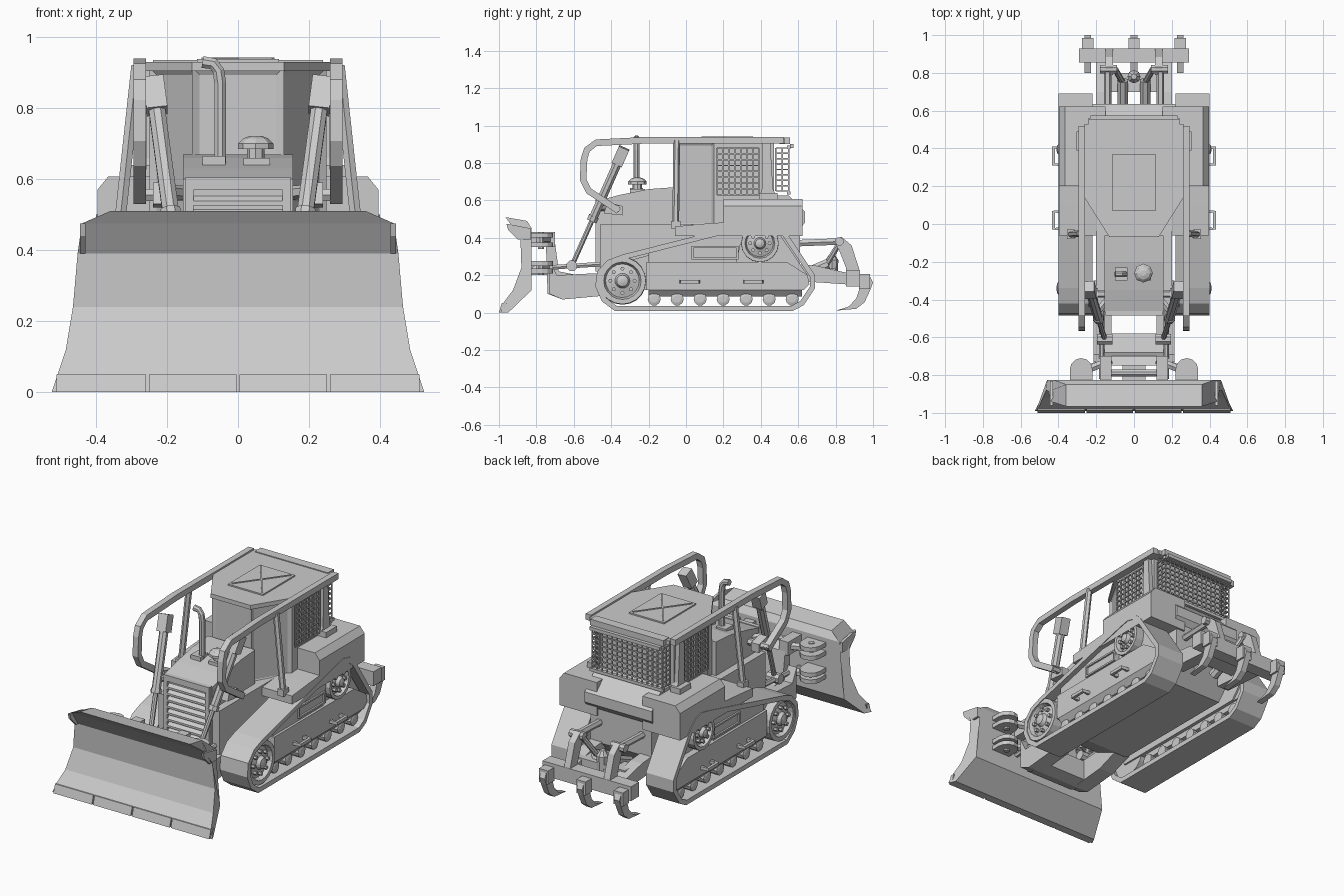
import bpy, bmesh, math
from mathutils import Vector as V

if "Cube" in bpy.data.objects:
    bpy.data.objects.remove(bpy.data.objects["Cube"])

# ---------- helpers: each shape returns (verts, faces) ----------
def prism(pts, axis, a, b):
    put = {'x': lambda p, t: (t, p[0], p[1]), 'y': lambda p, t: (p[0], t, p[1]),
           'z': lambda p, t: (p[0], p[1], t)}[axis]
    n = len(pts)
    faces = [tuple(range(n)), tuple(range(n, 2 * n))]
    faces += [(i, (i + 1) % n, n + (i + 1) % n, n + i) for i in range(n)]
    return [put(p, a) for p in pts] + [put(p, b) for p in pts], faces

def box(x0, x1, y0, y1, z0, z1):
    return prism([(y0, z0), (y1, z0), (y1, z1), (y0, z1)], 'x', x0, x1)

def sweep(path, r, n=8):
    P = [V(p) for p in path]
    T = [(P[min(i + 1, len(P) - 1)] - P[max(i - 1, 0)]).normalized() for i in range(len(P))]
    ref = min((V((1, 0, 0)), V((0, 1, 0)), V((0, 0, 1))), key=lambda a: max(abs(a.dot(t)) for t in T))
    vs, fs = [], []
    for p, t in zip(P, T):
        u = t.cross(ref).normalized()
        w = t.cross(u)
        for k in range(n):
            a = 2 * math.pi * (k + .5) / n
            vs.append(p + r * (u * math.cos(a) + w * math.sin(a)))
    for i in range(len(P) - 1):
        fs += [(i * n + k, i * n + (k + 1) % n, i * n + n + (k + 1) % n, i * n + n + k) for k in range(n)]
    return vs, fs + [tuple(range(n)), tuple(range(len(vs) - n, len(vs)))]

def lathe(prof, c, axis, n=16):
    vs, fs = [], []
    for r, h in prof:
        for k in range(n):
            a = 2 * math.pi * k / n
            p, q = r * math.cos(a), r * math.sin(a)
            vs.append((h, c[0] + p, c[1] + q) if axis == 'x' else (c[0] + p, c[1] + q, h))
    for i in range(len(prof) - 1):
        fs += [(i * n + k, i * n + (k + 1) % n, i * n + n + (k + 1) % n, i * n + n + k) for k in range(n)]
    return vs, fs + [tuple(range(n)), tuple(range(len(vs) - n, len(vs)))]

def lattice(o, u, v, nu, nv, r):
    o, u, v = V(o), V(u), V(v)
    return ([sweep([o + u * i / nu, o + u * i / nu + v], r, 4) for i in range(nu + 1)] +
            [sweep([o + v * j / nv, o + v * j / nv + u], r, 4) for j in range(nv + 1)])

def obj(name, parts, mirror=False, edit=None):
    bm = bmesh.new()
    for vs, fs in parts:
        bv = [bm.verts.new(v) for v in vs]
        for f in fs:
            bm.faces.new([bv[i] for i in f])
    bmesh.ops.recalc_face_normals(bm, faces=bm.faces)
    if edit:
        edit(bm)
    me = bpy.data.meshes.new(name)
    bm.to_mesh(me)
    bm.free()
    ob = bpy.data.objects.new(name, me)
    bpy.context.collection.objects.link(ob)
    if mirror:
        ob.modifiers.new("mirror", 'MIRROR').use_mirror_merge = False
    return ob

def inset(pts, d):
    out, n = [], len(pts)
    for i in range(n):
        p, a, b = V(pts[i]), V(pts[i - 1]), V(pts[(i + 1) % n])
        e, f = (p - a).normalized(), (b - p).normalized()
        n1, n2 = V((-e.y, e.x)), V((-f.y, f.x))
        out.append(tuple(p + (n1 + n2) * d / (1 + n1.dot(n2))))
    return out

# ---------- tracks (mirrored) ----------
outer = [(-.38, .008), (.57, .008), (.63, .04), (.69, .13), (.69, .20), (.53, .44), (.48, .485), (.42, .50),
         (.35, .485), (-.34, .31), (-.42, .28), (-.475, .22), (-.485, .14), (-.45, .06)]
inner = inset(outer, .028)
n = len(outer)
vs = [(x, *p) for x in (.22, .40) for p in outer + inner]
fs = []
for i in range(n):
    j = (i + 1) % n
    a, b, c, d = i, j, n + j, n + i
    fs += [(a, b, c, d), tuple(k + 2 * n for k in (a, b, c, d)),
           (a, b, b + 2 * n, a + 2 * n), (d, c, c + 2 * n, d + 2 * n)]
obj("track_belt", [(vs, fs)], True)
obj("track_core", [prism([(-.36, .12), (.58, .12), (.65, .2), (.48, .45), (.42, .47), (-.3, .28), (-.40, .24)],
                         'x', .23, .345)], True)
obj("track_frame", [prism([(-.21, .12), (-.21, .27), (.54, .27), (.65, .20), (.66, .15), (.63, .12)],
                          'x', .24, .385),
                    prism([(.25, .085), (.355, .085), (.385, .12), (.25, .12)], 'y', -.20, .62)], True)
obj("track_cover", [prism([(-.2, .265), (.27, .265), (.29, .36), (.33, .45), (-.2, .32)], 'x', .24, .37)], True)
obj("cover_slot", [box(.36, .38, .03, .28, z, z + .01) for z in (.285, .345)] +
    [box(.36, .38, y, y + .01, .285, .355) for y in (.03, .27)], True)
obj("track_rollers", [lathe([(.02, .37), (.035, .365), (.035, .24)], (-.17 + .123 * i, .072), 'x', 10)
                      for i in range(7)], True)
idler = [(.01, .41), (.03, .405), (.04, .385), (.09, .37), (.10, .395), (.125, .395), (.128, .24)]
obj("front_idler", [lathe(idler, (-.34, .17), 'x', 20)], True)
obj("drive_sprocket", [lathe([(r * .8, x) for r, x in idler], (.395, .37), 'x', 16)], True)
bolts = []
for cy, cz, r in ((-.34, .17, .065), (.395, .37, .052)):
    for k in range(8):
        a = k * math.pi / 4
        y, z = cy + r * math.cos(a), cz + r * math.sin(a)
        bolts.append(sweep([(.36, y, z), (.395, y, z)], .011, 6))
obj("wheel_bolts", bolts, True)
obj("track_steps", [sweep([(.38, y - .045, .165), (.427, y - .045, .165), (.427, y + .045, .165),
                           (.38, y + .045, .165)], .013, 4) for y in (.02, .36)], True)

# ---------- hull, hood, fenders ----------
obj("chassis", [prism([(-.46, .20), (-.3, .13), (.5, .13), (.61, .25), (.61, .47), (-.46, .47)], 'x', -.2, .2)])
obj("hood", [prism([(-.465, .22), (-.06, .22), (-.06, .67), (-.2, .66), (-.35, .63), (-.465, .60)], 'x', -.155, .155)])
obj("grille_frame", [box(-.15, -.125, -.485, -.46, .22, .60), box(.125, .15, -.485, -.46, .22, .60),
                     box(-.15, .15, -.485, -.46, .57, .605), box(-.15, .15, -.485, -.46, .22, .25)])
obj("grille_slats", [prism([(-.485, z), (-.46, z + .018), (-.46, z + .03), (-.485, z + .012)], 'x', -.125, .125)
                     for z in [.26 + .038 * i for i in range(8)]])
step = [(-.06, .41), (.45, .41), (.45, .50), (.1, .475), (-.06, .46)]
obj("fender", [prism(step, 'x', .15, .396),
               prism([(.15, .41), (.396, .41), (.396, .57), (.365, .608), (.15, .608)], 'y', .2, .622)], True)
obj("rear_tank", [prism([(.4, .41), (.58, .41), (.635, .48), (.635, .54), (.55, .625), (.4, .63)], 'x', -.22, .22)])

# ---------- cab ----------
def windows(bm):
    fr = [f for f in bm.faces if f.normal.y < -.3]
    bmesh.ops.inset_individual(bm, faces=fr, thickness=.03, depth=-.012)
plan = [(-.13, -.06), (.13, -.06), (.25, .15), (.25, .47), (-.25, .47), (-.25, .15)]
obj("cab", [prism(plan, 'z', .455, .915)], edit=windows)
obj("roof", [prism([(-.13, -.07), (.13, -.07), (.262, .14), (.262, .53), (-.262, .53), (-.262, .14)], 'z', .905, .93),
             box(-.24, .24, .50, .555, .90, .935), box(-.23, .23, .555, .575, .88, .90)])
obj("roof_hatch", [box(-.115, .115, .07, .37, .925, .938), sweep([(-.1, .085, .938), (.1, .355, .938)], .006, 4),
                   sweep([(.1, .085, .938), (-.1, .355, .938)], .006, 4)])
obj("side_guard", lattice((.262, .165, .63), (0, .225, 0), (0, 0, .25), 7, 8, .005), True)
obj("rear_guard", lattice((-.23, .55, .64), (.46, 0, 0), (0, 0, .24), 14, 8, .005) + [
    box(-.24, .24, .54, .56, z, z + .018) for z in (.63, .875)])
obj("rear_guard_side", lattice((.23, .48, .65), (0, .07, 0), (0, 0, .23), 2, 8, .005), True)
obj("rear_pillar", [prism([(.39, .61), (.49, .61), (.465, .66), (.45, .92), (.41, .92), (.405, .66)],
                          'x', .24, .275), box(.24, .305, .39, .49, .60, .64)], True)

# ---------- protective bars ----------
obj("guard_bar", [sweep([(.277, y, z) for y, z in ((.52, .922), (-.2, .922), (-.48, .908), (-.53, .87), (-.545, .82),
                                                 (-.55, .71), (-.52, .65), (-.36, .545))], .025, 4)], True)
obj("bar_strut", [sweep([(.285, -.05, .92), (.335, -.055, .46)], .018, 6),
                  box(.315, .355, -.08, -.03, .45, .49)], True)
obj("bar_bracket", [sweep([(.14, -.37, .555), (.29, -.37, .555)], .02, 6),
                    prism([(-.44, .53), (-.34, .52), (-.34, .57), (-.42, .59)], 'x', .19, .24)], True)

# ---------- exhaust and air cleaner ----------
obj("exhaust", [sweep([(-.05, -.265, z) for z in (.62, .87)] + [(-.055, -.265, .905), (-.07, -.265, .925),
                                                              (-.1, -.265, .93)], .018, 8),
                box(-.1, -.035, -.3, -.23, .63, .665)])
obj("air_cleaner", [lathe([(.025, .62), (.025, .685), (.05, .685), (.05, .70), (.035, .715), (.015, .722)],
                          (.05, -.26), 'z', 8), box(.015, .09, -.3, -.22, .62, .66)])

# ---------- lift cylinders ----------
top, low = V((.24, -.33, .88)), V((.155, -.61, .25))
at = lambda t: top.lerp(low, t)
obj("lift_cylinder", [sweep([at(0), at(.14)], .042, 4), sweep([at(.12), at(.6)], .025, 8),
                      sweep([at(.58), at(.62)], .03, 8), sweep([at(.6), at(1)], .014, 8),
                      sweep([low - V((.04, 0, 0)), low + V((.04, 0, 0))], .03, 8),
                      sweep([at(.5), (.14, -.40, .56)], .02, 6)], True)

# ---------- push frame ----------
obj("push_frame", [prism([(-.73, .10), (-.66, .07), (-.44, .09), (-.3, .14), (-.3, .22), (-.48, .21), (-.69, .20),
                          (-.73, .28)], 'x', .12, .215)], True)
obj("push_crossbeam", [prism([(-.74, .10), (-.66, .07), (-.58, .08), (-.58, .20), (-.68, .22), (-.70, .37),
                              (-.75, .40)], 'x', -.16, .16)])
arc = [(.28 + .06 * math.cos(a), -.77 + .06 * math.sin(a)) for a in [math.pi * k / 6 for k in range(7)]]
obj("blade_pivots", [prism(arc + [(.22, -.84), (.34, -.84)], 'z', z, z + .025) for z in (.21, .25, .35, .40)] +
    [sweep([(.28, -.775, .20), (.28, -.775, .27)], .017, 8), sweep([(.28, -.775, .34), (.28, -.775, .43)], .017, 8),
     sweep([(.12, -.71, .24), (.28, -.785, .24)], .022, 6),
     sweep([(.12, -.72, .39), (.28, -.785, .39)], .022, 6), box(.12, .18, -.83, -.70, .35, .43)], True)
obj("pivot_rod", [sweep([(-.17, -.79, .39), (.17, -.79, .39)], .02, 8), box(-.06, .06, -.84, -.74, .2, .27)])
obj("tilt_rod", [sweep([(.17, -.82, .235), (.17, -.44, .26)], .014, 6)], True)

# ---------- blade ----------
rows = [(-.99, 0, .525), (-.978, .05, .508), (-.925, .12, .485), (-.88, .24, .465), (-.885, .39, .452),
        (-.94, .475, .44), (-.965, .51, .36), (-.85, .49, .36), (-.825, .45, .43), (-.825, .12, .46), (-.95, 0, .505)]
vs, fs = prism([r[:2] for r in rows], 'x', -1, 1)
obj("blade", [([(v[0] * rows[i % len(rows)][2], v[1], v[2]) for i, v in enumerate(vs)], fs)])
obj("cutting_edge", [prism([(-1, 0), (-.985, .05), (-.96, .05), (-.975, 0)], 'x', a + .004, b - .004)
                     for a, b in ((-.515, -.255), (-.255, 0), (0, .255), (.255, .515))])
obj("blade_corner", [prism([(-.95, .44), (-.96, .475), (-.83, .45), (-.83, .39), (-.90, .39)], 'x', .43, .445)], True)

# ---------- ripper ----------
obj("ripper_beam", [box(-.29, .29, .855, .93, .14, .225)])
obj("ripper_link", [prism([(.79, .385), (.83, .405), (.885, .36), (.93, .22), (.92, .15), (.86, .15), (.855, .24),
                           (.82, .33)], 'x', .11, .15),
                    sweep([(.14, .57, .37), (.14, .82, .38)], .02, 6),
                    sweep([(.09, .82, .38), (.18, .82, .38)], .024, 8)], True)
obj("ripper_arm", [prism([(.58, .17), (.87, .15), (.87, .21), (.70, .25), (.58, .26)], 'x', .125, .2)], True)
obj("ripper_cylinder", [sweep([(.06, .62, .2), (.06, .76, .26)], .03, 8),
                        sweep([(.06, .75, .255), (.1, .82, .37)], .016, 8)], True)
obj("ripper_crossbar", [box(-.16, .16, .70, .80, .185, .235), lathe([(.03, .2), (.035, .28), (.015, .31)], (0, .78), 'z', 8)])
shank = [(.92, .20), (.985, .19), (1.0, .16), (.985, .12), (.955, .055), (.91, .02), (.80, .01), (.87, .032),
         (.91, .075), (.925, .12)]
obj("ripper_shanks", [prism(shank, 'x', x - .018, x + .018) for x in (-.245, 0, .245)] +
    [box(x - .03, x + .03, .925, .985, .125, .205) for x in (-.245, 0, .245)])
